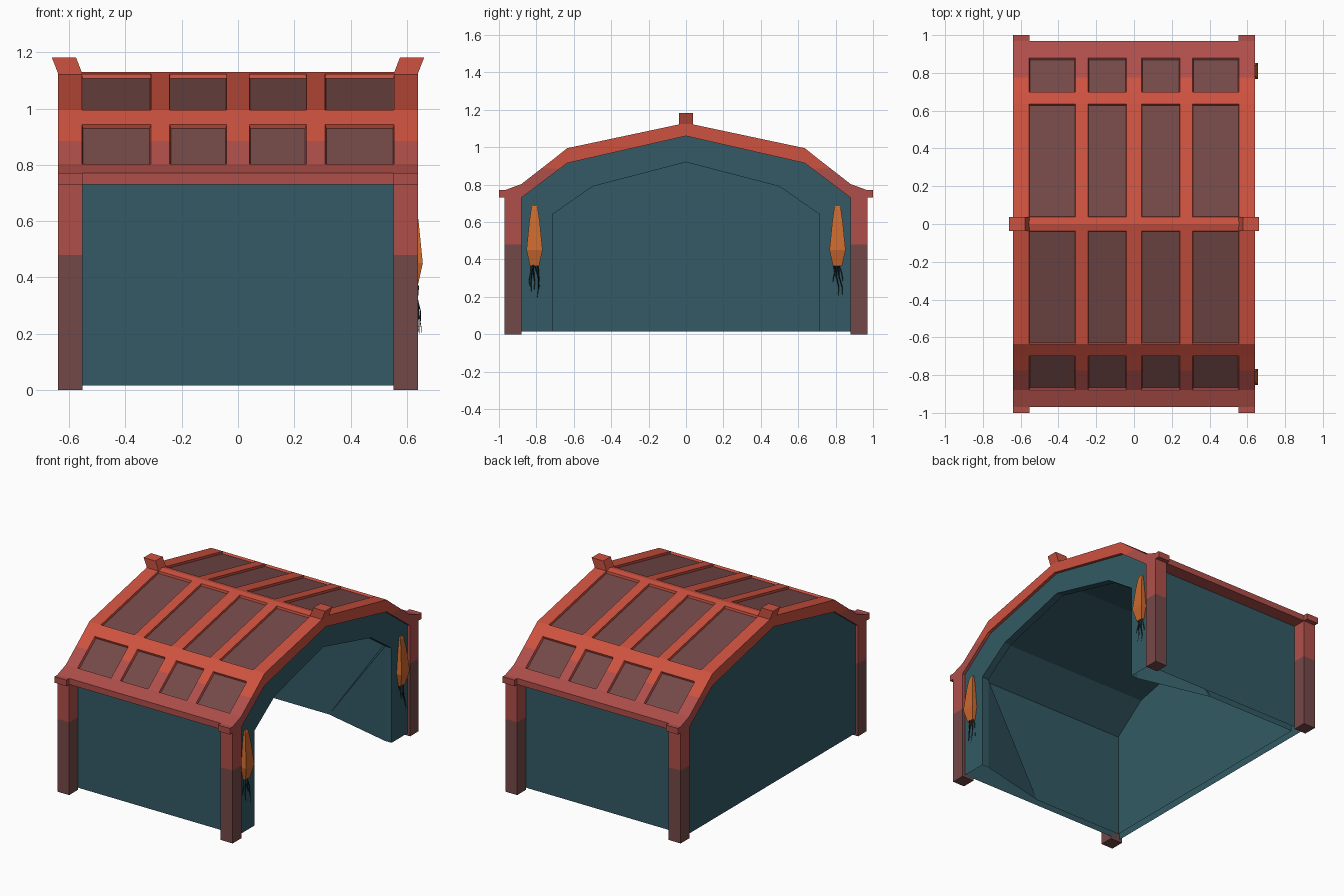
import bpy, bmesh, math, random
from mathutils import Vector

if "Cube" in bpy.data.objects:
    bpy.data.objects.remove(bpy.data.objects["Cube"])

random.seed(4)


def material(name, r, g, b):
    lin = [(c / 255 / 12.92) if c < 11 else ((c / 255 + 0.055) / 1.055) ** 2.4 for c in (r, g, b)]
    m = bpy.data.materials.new(name)
    m.diffuse_color = (*lin, 1)
    m.use_nodes = True
    m.node_tree.nodes["Principled BSDF"].inputs["Base Color"].default_value = m.diffuse_color
    return m


RED = material("warm_red", 206, 82, 64)
MUTED = material("muted_red", 175, 79, 74)
BROWN = material("dull_brown_red", 116, 73, 72)
TEAL = material("dark_teal", 51, 90, 101)
ORANGE = material("orange", 205, 106, 46)
BLACK = material("blue_black", 27, 42, 47)


def finish(name, bm, mats):
    bmesh.ops.recalc_face_normals(bm, faces=bm.faces)
    me = bpy.data.meshes.new(name)
    bm.to_mesh(me)
    bm.free()
    for m in mats:
        me.materials.append(m)
    ob = bpy.data.objects.new(name, me)
    bpy.context.collection.objects.link(ob)
    return ob


def cut_z(bm, z):
    bmesh.ops.bisect_plane(bm, geom=bm.verts[:] + bm.edges[:] + bm.faces[:],
                           plane_co=(0, 0, z), plane_no=(0, 0, 1))


def box(bm, x0, x1, y0, y1, z0, z1, lean=0):
    base = [(x0, y0), (x1, y0), (x1, y1), (x0, y1)]
    a = [bm.verts.new((x, y, z0)) for x, y in base]
    b = [bm.verts.new((x + lean, y, z1)) for x, y in base]
    bm.faces.new(a)
    bm.faces.new(b)
    for i in range(4):
        j = (i + 1) % 4
        bm.faces.new((a[i], a[j], b[j], b[i]))


def mirrored(half):
    """Half profile from the -y side up to the ridge, completed on the +y side."""
    return half + [(-y, z) for y, z in reversed(half) if y != 0]


# Roof shell: outer grid with shallow sunken panels
outer = mirrored([(-.97, .73), (-.97, .77), (-.88, .803), (-.70, .943), (-.635, .995),
                  (-.037, 1.122), (0, 1.13)])
under = mirrored([(-.88, .73), (-.635, .915), (0, 1.06)])
xs = [-.64, -.555, -.31, -.243, -.04, .04, .243, .31, .555, .64]
bm = bmesh.new()
grid = [[bm.verts.new((x, y, z)) for y, z in outer] for x in xs]
low = [[bm.verts.new((x, y, z)) for y, z in under] for x in (xs[0], xs[-1])]
panels = []
for i in range(len(xs) - 1):
    for j in range(len(outer) - 1):
        f = bm.faces.new((grid[i][j], grid[i + 1][j], grid[i + 1][j + 1], grid[i][j + 1]))
        if i in (1, 3, 5, 7) and j in (2, 4, 7, 9):
            panels.append(f)
for j in range(len(under) - 1):
    bm.faces.new((low[0][j], low[1][j], low[1][j + 1], low[0][j + 1]))
bm.faces.new(grid[0] + low[0][::-1])
bm.faces.new(grid[-1] + low[1][::-1])
bm.faces.new([g[0] for g in grid] + [low[1][0], low[0][0]])
bm.faces.new([g[-1] for g in grid] + [low[1][-1], low[0][-1]])
bmesh.ops.recalc_face_normals(bm, faces=bm.faces)
for f in bmesh.ops.extrude_discrete_faces(bm, faces=panels)["faces"]:
    f.normal_update()
    mid, n = f.calc_center_median(), f.normal.copy()
    for v in f.verts:
        v.co += (mid - v.co).normalized() * .006 - n * .014
    f.material_index = 2
cut_z(bm, .885)
for f in bm.faces:
    if f.material_index != 2:
        f.material_index = 0 if f.calc_center_median().z > .885 else 1
finish("roof", bm, [RED, MUTED, BROWN])

# Ridge end blocks, leaning outward
for s, side in ((1, "right"), (-1, "left")):
    bm = bmesh.new()
    box(bm, s * .552, s * .638, -.038, .038, 1.12, 1.182, s * .024)
    finish("ridge_block_" + side, bm, [RED])

# Corner posts, duller below, with small eave caps
for sx in (-1, 1):
    for sy in (-1, 1):
        tag = ("right" if sx > 0 else "left") + ("_back" if sy > 0 else "_front")
        bm = bmesh.new()
        box(bm, sx * .553, sx * .64, sy * .88, sy * .97, 0, .732)
        cut_z(bm, .48)
        for f in bm.faces:
            f.material_index = 1 if f.calc_center_median().z < .48 else 0
        finish("post_" + tag, bm, [MUTED, BROWN])
        bm = bmesh.new()
        box(bm, sx * .553, sx * .64, sy * .95, sy * 1.0, .73, .77)
        finish("eave_cap_" + tag, bm, [MUTED])

# Teal hall: walls open below, with an arched frame on the right
P = mirrored([(-.88, .015), (-.88, .73), (-.635, .915), (0, 1.06)])
Q = mirrored([(-.715, .015), (-.715, .64), (-.5, .79), (0, .92)])
R = mirrored([(-.83, .015), (-.83, .705), (-.613, .869), (0, 1.009)])
bm = bmesh.new()
ring = lambda x, prof: [bm.verts.new((x, y, z)) for y, z in prof]
back, front = ring(-.62, P), ring(.62, P)
mouth, jamb = ring(.62, Q), ring(.572, Q)
room, rear = ring(.57, R), ring(-.57, R)
for k in (0, -1):
    room[k].co.x = .083    # splay of the frame runs deep at the foot
for a, b in ((back, front), (front, mouth), (mouth, jamb), (jamb, room), (room, rear)):
    for i in range(len(P) - 1):
        if a is jamb and i in (0, 5):
            o, t = (i, i + 1) if i == 0 else (i + 1, i)
            bm.faces.new((a[o], a[t], b[o]))
            bm.faces.new((a[t], b[t], b[o]))
        else:
            bm.faces.new((a[i], a[i + 1], b[i + 1], b[i]))
bm.faces.new(back)
bm.faces.new(rear)
finish("hall_walls", bm, [TEAL])


def tube(bm, rings, sides, turn=0):
    """Closed tube through (centre, radius) rings."""
    loops = [[bm.verts.new(Vector(c) + Vector((r * math.cos(t), r * math.sin(t), 0)))
              for t in [turn + 2 * math.pi * k / sides for k in range(sides)]] for c, r in rings]
    for a, b in zip(loops, loops[1:]):
        for k in range(sides):
            n = (k + 1) % sides
            bm.faces.new((a[k], a[n], b[n], b[k]))
    bm.faces.new(loops[0])
    bm.faces.new(loops[-1])


# Hanging square lanterns with ragged tassels beside the opening
for s, side in ((1, "back"), (-1, "front")):
    y = s * .81
    bm = bmesh.new()
    tube(bm, [((.614, y, z), r * math.sqrt(2)) for z, r in
              ((.365, .024), (.45, .043), (.60, .028), (.67, .018), (.685, .012))], 4, math.pi / 4)
    finish("lantern_" + side, bm, [ORANGE])
    bm = bmesh.new()
    for k in range(7):
        a = 2 * math.pi * k / 7
        end = random.uniform(.18, .28)
        pts = []
        for t in (0, .35, .7, 1):
            spread = .012 + .016 * t
            pts.append(((.622 + spread * math.cos(a) + random.uniform(-.004, .006),
                         y + spread * math.sin(a) + random.uniform(-.008, .008),
                         .37 + (end - .37) * t), .005 * (1 - .8 * t)))
        tube(bm, pts, 3)
    finish("tassel_" + side, bm, [BLACK])
